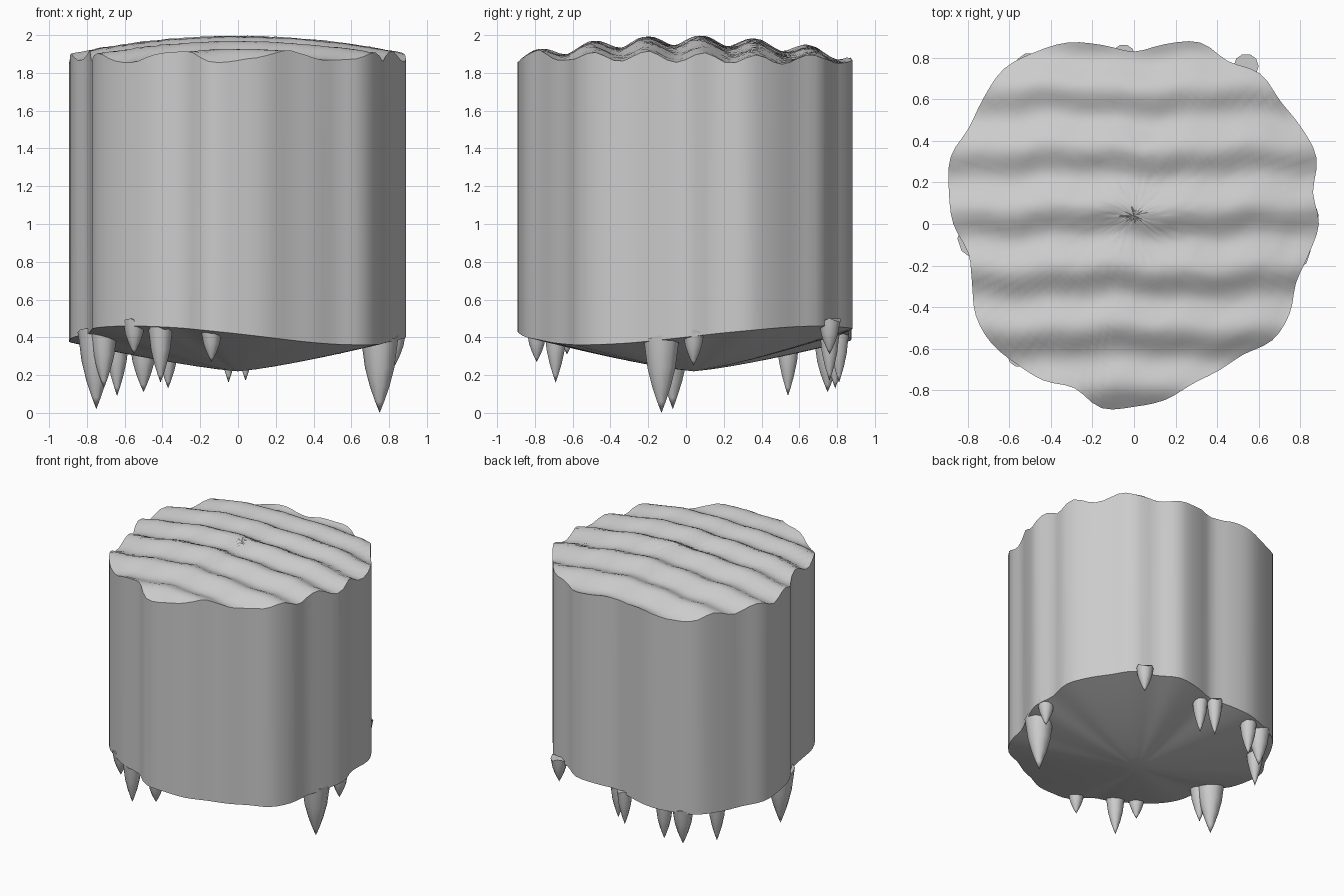
import bpy, bmesh, random
from math import sin, cos, pi, tau, radians, atan2
from mathutils import Vector

if "Cube" in bpy.data.objects:
    bpy.data.objects.remove(bpy.data.objects["Cube"])

random.seed(4)
CENTRE = Vector((0, 0.04))
STEPS, RINGS = 3, 30


def make_material(name, colour):
    material = bpy.data.materials.new(name)
    material.use_nodes = True
    material.diffuse_color = colour
    material.node_tree.nodes["Principled BSDF"].inputs["Base Color"].default_value = colour
    return material


frost = make_material("frost grey", (0.6, 0.6, 0.6, 1))


def finish(bm, name, angle):
    bmesh.ops.recalc_face_normals(bm, faces=bm.faces)
    mesh = bpy.data.meshes.new(name)
    bm.to_mesh(mesh)
    bm.free()
    mesh.materials.append(frost)
    obj = bpy.data.objects.new(name, mesh)
    bpy.context.collection.objects.link(obj)
    bpy.ops.object.select_all(action="DESELECT")
    obj.select_set(True)
    bpy.context.view_layer.objects.active = obj
    bpy.ops.object.shade_smooth_by_angle(angle=radians(angle))
    return obj


def bridge(bm, lower, upper):
    count = len(lower)
    for i in range(count):
        j = (i + 1) % count
        bm.faces.new((lower[i], lower[j], upper[j], upper[i]))


def fan(bm, ring, tip):
    for i in range(len(ring)):
        bm.faces.new((ring[i], ring[(i + 1) % len(ring)], tip))


# Lumpy outline: radius every ten degrees, counter-clockwise from +x
radii = [.89, .875, .935, .93, .92, .945, .905, .93, .88, .83, .875, .93,
         .955, .975, .945, .92, .94, .905, .87, .81, .83, .88, .895, .88,
         .87, .84, .90, .88, .86, .82, .815, .82, .87, .865, .83, .853]


def outline_point(index):
    # Smooth interpolation between the listed radii
    k, step = divmod(index, STEPS)
    t = step / STEPS
    a, b, c, d = (radii[(k + o) % len(radii)] for o in (-1, 0, 1, 2))
    r = b + t * ((c - a) + t * ((2 * a - 5 * b + 4 * c - d) + t * (3 * (b - c) + d - a))) / 2
    angle = tau * index / (len(radii) * STEPS)
    return Vector((r * cos(angle), r * sin(angle)))


outline = [outline_point(i) for i in range(len(radii) * STEPS)]


def top_height(p):
    # Shallow dome with wind ripples running along x
    wobble = 0.012 * sin(7 * p.x + 2 * p.y) + 0.008 * sin(19 * p.x)
    return 1.97 - 0.115 * p.length_squared + 0.026 * cos(tau * (p.y - 0.08 + wobble) / 0.29)


def rim_height(p):
    # Wavy lower edge
    return 0.41 + 0.05 * cos(2 * (atan2(p.y, p.x) - radians(50)))


def bottom_height(p, t):
    return 0.22 + (rim_height(p) - 0.22) * t ** 1.25


# Snow block: rippled top, straight walls, sagging underside
bm = bmesh.new()
rings = []
for k in range(1, RINGS + 1):
    t = k / RINGS
    ring = []
    for p in outline:
        q = CENTRE.lerp(p, t)
        ring.append(bm.verts.new((q.x, q.y, top_height(q) + random.uniform(-1, 1) * 0.002)))
    rings.append(ring)
under = []
for k in range(8, 0, -1):
    t = k / 8
    ring = []
    for p in outline:
        q = CENTRE.lerp(p, t)
        ring.append(bm.verts.new((q.x, q.y, bottom_height(p, t))))
    under.append(ring)
everything = rings + under
for inner, outer in zip(everything, everything[1:]):
    bridge(bm, inner, outer)
fan(bm, rings[0], bm.verts.new((CENTRE.x, CENTRE.y, top_height(CENTRE))))
fan(bm, under[-1], bm.verts.new((CENTRE.x, CENTRE.y, 0.22)))
finish(bm, "snow_block", 50)


# Icicles: pointed lathe shapes with a slightly flared, tilted top
def icicle(name, x, y, tip, top, radius):
    bm = bmesh.new()
    profile = [(0, 1), (0.12, 0.93), (0.4, 0.78), (0.65, 0.52), (0.85, 0.24)]
    loops = []
    for drop, width in profile:
        loop = []
        for i in range(10):
            a = tau * i / 10
            flare = 0.012 * cos(3 * a) if drop == 0 else 0
            loop.append(bm.verts.new((x + radius * width * cos(a), y + radius * width * sin(a),
                                      top + (tip - top) * drop + flare)))
        loops.append(loop)
    for upper, lower in zip(loops, loops[1:]):
        bridge(bm, upper, lower)
    fan(bm, loops[-1], bm.verts.new((x, y, tip)))
    bm.faces.new(loops[0])
    finish(bm, name, 45)


icicles = {
    "left_long": (.75, -.13, 0, .40, .1),
    "left_small": (.83, .04, .25, .43, .06),
    "right_long": (-.75, -.07, .02, .44, .1),
    "right_mid": (-.71, -.14, .13, .42, .07),
    "right_back": (-.64, .54, .09, .40, .065),
    "back_right_outer": (-.50, .75, .11, .38, .075),
    "back_right_inner": (-.37, .79, .13, .38, .06),
    "back_mid_outer": (-.05, .81, .16, .42, .055),
    "back_mid_inner": (.04, .76, .17, .42, .055),
    "back_left": (.54, .76, .31, .49, .06),
    "front_mid": (-.14, -.79, .27, .43, .055),
    "front_right_long": (-.41, -.69, .16, .45, .065),
    "front_right_small": (-.55, -.63, .31, .49, .06),
}
for part, values in icicles.items():
    icicle("icicle_" + part, *values)
